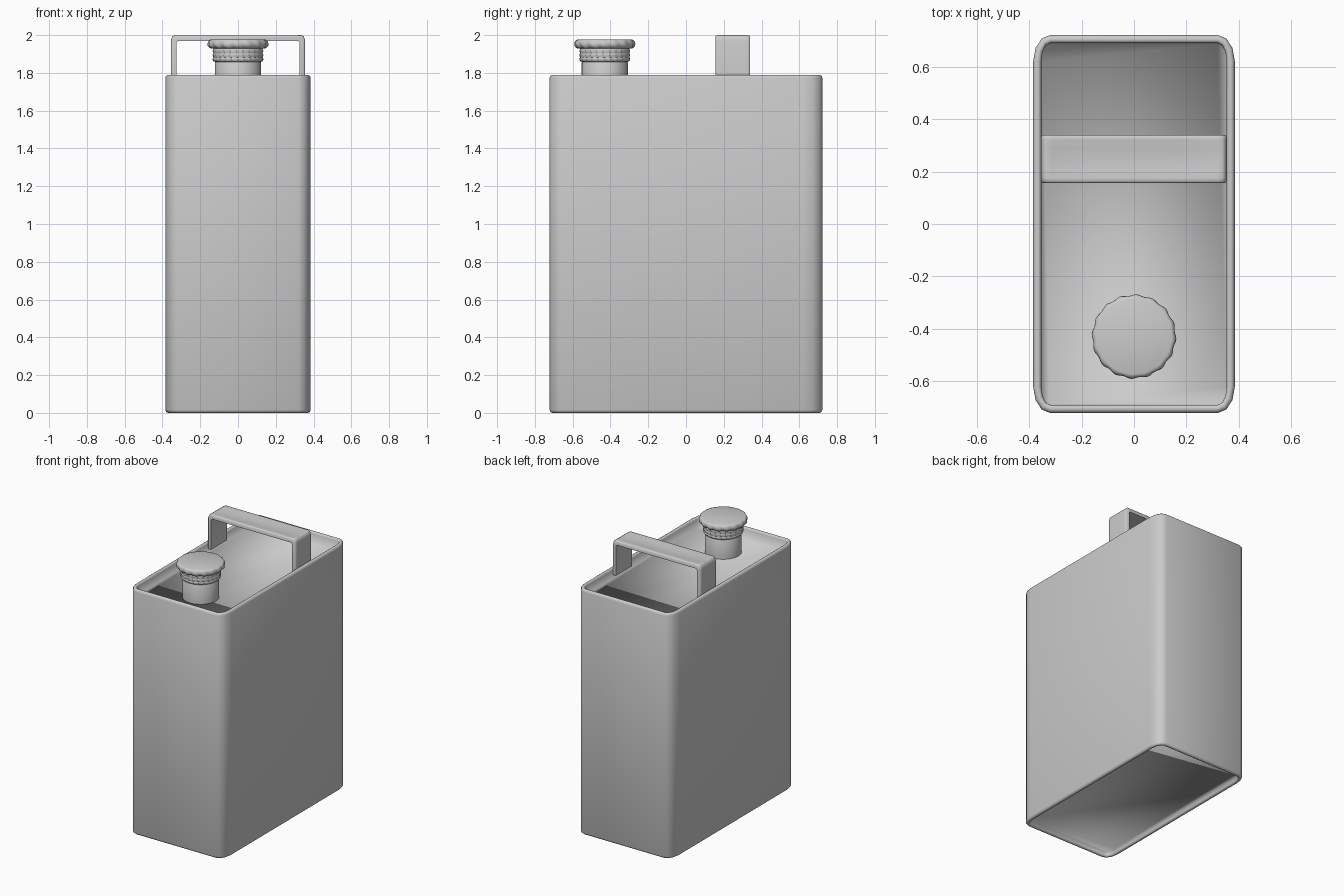
import bpy, bmesh
from math import sin, cos, pi

if "Cube" in bpy.data.objects:
    bpy.data.objects.remove(bpy.data.objects["Cube"])


def loft(name, rings, angle=0.7):
    """Skin a stack of equal-length closed rings and cap both ends."""
    bm = bmesh.new()
    vr = [[bm.verts.new(p) for p in ring] for ring in rings]
    n = len(vr[0])
    for a, b in zip(vr, vr[1:]):
        for i in range(n):
            j = (i + 1) % n
            bm.faces.new((a[i], a[j], b[j], b[i]))
    bm.faces.new(vr[0][::-1])
    bm.faces.new(vr[-1])
    bmesh.ops.recalc_face_normals(bm, faces=bm.faces)
    me = bpy.data.meshes.new(name)
    bm.to_mesh(me)
    bm.free()
    ob = bpy.data.objects.new(name, me)
    bpy.context.collection.objects.link(ob)
    bpy.ops.object.select_all(action='DESELECT')
    ob.select_set(True)
    bpy.context.view_layer.objects.active = ob
    bpy.ops.object.shade_smooth_by_angle(angle=angle)
    return ob


def rounded_rect(inset, z, hx=0.385, hy=0.722, cx=0.065, cy=0.10, seg=3):
    ax, ay = max(cx - inset, 0.02), max(cy - inset, 0.03)
    pts = []
    for q, (sx, sy) in enumerate([(1, 1), (-1, 1), (-1, -1), (1, -1)]):
        for k in range(seg + 1):
            t = (q + k / seg) * pi / 2
            pts.append((sx * (hx - inset - ax) + ax * cos(t),
                        sy * (hy - inset - ay) + ay * sin(t), z))
    return pts


# Can body: rolled rims with recessed top and bottom panels, softly shaded throughout
H, FLOOR, BASE, LEG = 1.79, 1.715, 0.035, 1.745
rim = [(0.031, 0.012), (0.026, 0.003), (0.019, 0.0),
       (0.011, 0.001), (0.004, 0.006), (0.0, 0.016)]
profile = [(0.033, BASE)] + rim
profile += [(i, H - z) for i, z in reversed(rim)] + [(0.033, FLOOR)]
loft("can_body", [rounded_rect(i, z) for i, z in profile], angle=pi)


# Carry handle: flat strap bent into a bridge, slightly dished on the outside
def handle_ring(y, dish, edge):
    o, t = 0.355 - edge, 2.0 - edge - dish
    half_out = [(o, LEG), (o, 1.97), (o - 0.006, 1.992 - edge),
                (o - 0.018, 2.0 - edge), (o - 0.04, t), (0.15, t)]
    half_in = [(0.15, 1.97), (0.318, 1.97), (0.326, 1.962), (0.327, LEG)]
    outer = half_out + [(-x, z) for x, z in reversed(half_out)]
    inner = [(-x, z) for x, z in reversed(half_in)] + half_in
    return [(x, y, z) for x, z in outer + inner]


stations = [(0.157, 0, 0.006), (0.162, 0, 0.001), (0.175, 0.001, 0), (0.205, 0.006, 0),
            (0.247, 0.009, 0), (0.289, 0.006, 0), (0.322, 0.001, 0), (0.335, 0, 0.001),
            (0.34, 0, 0.006)]
loft("carry_handle", [handle_ring(*s) for s in stations], angle=pi / 3)


def round_part(name, prof, lobes=0, seg=48):
    """Lathe (radius, z, ripple, twist) rows around the spout axis."""
    loft(name, [[((r + a * cos(lobes * t + w)) * cos(t),
                  -0.43 + (r + a * cos(lobes * t + w)) * sin(t), z)
                 for t in (2 * pi * i / seg for i in range(seg))]
                for r, z, a, w in prof])


# Spout neck
round_part("spout_neck", [(0.122, FLOOR, 0, 0), (0.122, 1.855, 0, 0), (0.118, 1.862, 0, 0)])

# Cap skirt with shallow thread ridges
ridges = [(0.118, 1.858, 0, 0), (0.127, 1.86, 0, 0)]
for k in range(3):
    z = 1.866 + k * 0.022
    ridges += [(0.132, z, 0.001, k), (0.134, z + 0.008, 0.001, k), (0.130, z + 0.016, 0, 0)]
round_part("cap_skirt", ridges + [(0.129, 1.945, 0, 0)], lobes=24, seg=96)

# Cap top with scalloped grip edge
round_part("cap_top", [(0.128, 1.928, 0, 0), (0.146, 1.931, 0.004, 0), (0.157, 1.942, 0.004, 0.5),
                       (0.159, 1.953, 0.003, 1.0), (0.157, 1.966, 0.002, 1.5),
                       (0.151, 1.974, 0.001, 1.5), (0.143, 1.977, 0, 0)], lobes=16, seg=96)
